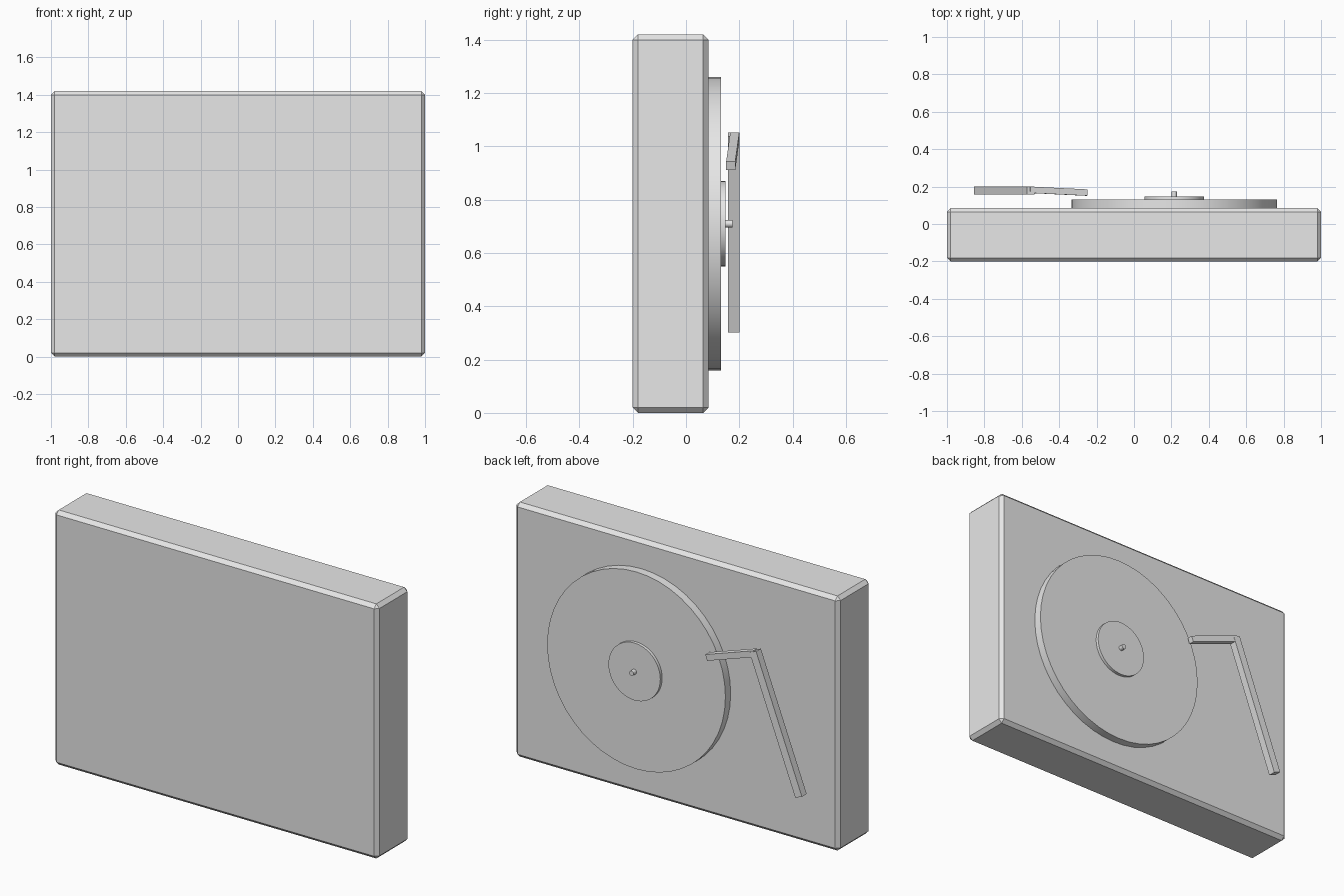
import bpy
from math import pi
from mathutils import Vector, Matrix

if "Cube" in bpy.data.objects:
    bpy.data.objects.remove(bpy.data.objects["Cube"], do_unlink=True)

# Single plain grey finish
grey = bpy.data.materials.new("plain_grey")
grey.use_nodes = True
colour = (0.8, 0.8, 0.8, 1)
grey.diffuse_color = colour
grey.node_tree.nodes["Principled BSDF"].inputs["Base Color"].default_value = colour


def finish(name):
    obj = bpy.context.object
    obj.name = name
    obj.data.materials.append(grey)
    return obj


def box(name, size, matrix):
    bpy.ops.mesh.primitive_cube_add(size=1)
    obj = finish(name)
    obj.data.transform(matrix @ Matrix.Diagonal((*size, 1)))
    return obj


def disc(name, radius, y0, y1, sides):
    """Round part on the spindle axis, running from y0 to y1."""
    bpy.ops.mesh.primitive_cylinder_add(
        vertices=sides, radius=radius, depth=y1 - y0,
        location=(0.215, (y0 + y1) / 2, 0.71), rotation=(pi / 2, 0, 0))
    bpy.ops.object.shade_smooth_by_angle()
    return finish(name)


def bar(name, start, end, width, thickness):
    """Straight square-ended bar between two points, flat side towards y."""
    a, b = Vector(start), Vector(end)
    along = (b - a).normalized()
    across = along.cross(Vector((0, 1, 0))).normalized()
    out = across.cross(along)
    turn = Matrix((across, out, along)).transposed().to_4x4()
    return box(name, (width, thickness, (b - a).length),
               Matrix.Translation((a + b) / 2) @ turn)


# Chamfered plinth standing on its long edge
plinth = box("plinth", (2, 0.285, 1.42), Matrix.Translation((0, -0.058, 0.71)))
bevel = plinth.modifiers.new("chamfer", 'BEVEL')
bevel.width = 0.02
bevel.segments = 1

# Platter, centre label and spindle
disc("platter", 0.55, 0.08, 0.131, 48)
disc("centre_label", 0.16, 0.125, 0.148, 48)
disc("spindle", 0.014, 0.14, 0.174, 16)

# Bent tonearm
bar("tonearm", (-0.835, 0.179, 0.31), (-0.552, 0.179, 1.045), 0.044, 0.042)
bar("headshell", (-0.56, 0.183, 1.036), (-0.255, 0.168, 0.928), 0.034, 0.034)
